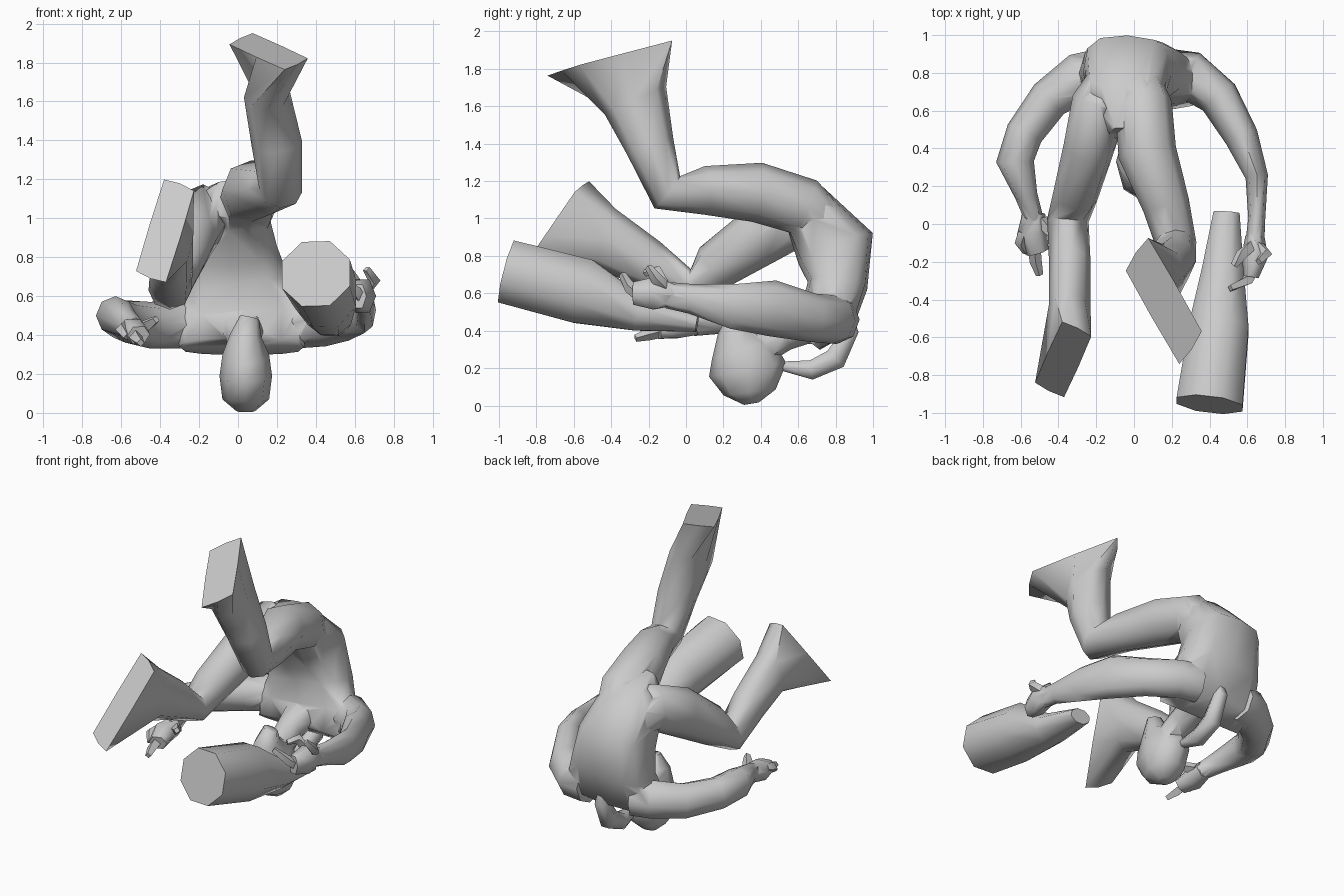
import bpy, bmesh, math
from mathutils import Vector as V

def spow(c, e):
    return math.copysign(abs(c) ** e, c)

def smooth(ob, degrees=70):
    bpy.ops.object.select_all(action='DESELECT')
    ob.select_set(True)
    bpy.context.view_layer.objects.active = ob
    bpy.ops.object.shade_smooth_by_angle(angle=math.radians(degrees))

def loft(name, path, side=(1, 0, 0), n=8, sole=None, square=1.0, phase=0.0):
    """Skin rings (x, y, z, half width, half depth) along a path; sole = (heel, toe, half width vector)."""
    pts = [V(p[:3]) for p in path]
    ends = pts + ([(V(sole[0]) + V(sole[1])) / 2] if sole else [])
    frames = []
    for i, p in enumerate(path):
        a, b = ends[max(i - 1, 0)], ends[min(i + 1, len(ends) - 1)]
        t = (b - a).normalized()
        s = V(side)
        s = (s - t * s.dot(t)).normalized()
        frames.append((pts[i], s * p[3], t.cross(s) * p[4], square))
    if sole:
        heel, toe, wide = map(V, sole)
        frames.append(((heel + toe) / 2, wide, (heel - toe) / 2, 0.12))
    bm = bmesh.new()
    rings = []
    for c, u, v, e in frames:
        angles = [math.tau * (k + phase) / n for k in range(n)]
        rings.append([bm.verts.new(c + u * spow(math.cos(a), e) + v * spow(math.sin(a), e)) for a in angles])
    for r, q in zip(rings, rings[1:]):
        for k in range(n):
            m = (k + 1) % n
            bm.faces.new((r[k], r[m], q[m], q[k]))
    bm.faces.new(rings[0][::-1])
    bm.faces.new(rings[-1])
    bmesh.ops.recalc_face_normals(bm, faces=bm.faces)
    me = bpy.data.meshes.new(name)
    bm.to_mesh(me)
    bm.free()
    ob = bpy.data.objects.new(name, me)
    bpy.context.collection.objects.link(ob)
    smooth(ob)
    return ob

# Curled torso, from pelvis over the waist hem down to the shoulders
body = loft("body", [(-0.05, 0.48, 1.10, .08, .10), (-0.05, 0.64, 1.05, .20, .15),
                     (-0.035, 0.80, 0.84, .235, .215), (-0.01, 0.81, 0.64, .28, .16),
                     (0.02, 0.75, 0.46, .34, .15), (0.02, 0.66, 0.34, .32, .07)],
            n=12, square=.7)

# Neck, upside-down head and ponytail
neck = loft("neck", [(0.02, 0.70, 0.45, .12, .10), (0.03, 0.52, 0.38, .09, .09), (0.04, 0.36, 0.28, .09, .09)])
head = loft("head", [(0.04, 0.35, 0.01, .05, .04), (0.04, 0.34, 0.07, .12, .14), (0.04, 0.33, 0.19, .135, .21),
                     (0.04, 0.30, 0.30, .12, .17), (0.04, 0.26, 0.40, .08, .09), (0.06, 0.27, 0.49, .05, .04)])
loft("ponytail", [(0.03, 0.52, 0.21, .03, .03), (0.03, 0.67, 0.19, .06, .06), (0.03, 0.80, 0.25, .06, .07),
                  (0.03, 0.88, 0.40, .05, .05), (0.03, 0.86, 0.55, .01, .01)], n=6)

# Legs with flared feet
left_leg = loft("left_leg", [(0.03, 0.78, 0.97, .11, .10), (0.05, 0.64, 1.06, .15, .155), (0.07, 0.38, 1.14, .155, .16),
                             (0.17, 0.10, 1.15, .125, .13), (0.22, -0.10, 1.14, .11, .11),
                             (0.20, -0.19, 1.38, .13, .13), (0.15, -0.27, 1.63, .12, .18)],
                sole=((0.01, -0.15, 1.925), (0.305, -0.665, 1.79), (0.062, 0.09, 0.03)))
right_leg = loft("right_leg", [(-0.13, 0.78, 0.95, .11, .10), (-0.18, 0.64, 1.02, .15, .155), (-0.24, 0.40, 0.91, .135, .16),
                               (-0.31, 0.15, 0.74, .12, .13), (-0.35, 0.02, 0.63, .11, .10),
                               (-0.34, -0.20, 0.76, .11, .13), (-0.34, -0.43, 0.89, .11, .17)],
                 sole=((-0.30, -0.55, 1.18), (-0.45, -0.885, 0.69), (0.08, -0.04, -0.03)))

# Arms reaching forward
left_arm = loft("left_arm", [(0.17, 0.81, 0.46, .12, .13), (0.29, 0.79, 0.46, .13, .13), (0.45, 0.67, 0.47, .11, .13),
                             (0.57, 0.46, 0.52, .09, .15), (0.65, 0.25, 0.53, .06, .12), (0.65, 0.03, 0.57, .045, .08),
                             (0.64, -0.10, 0.59, .05, .07)])
right_arm = loft("right_arm", [(-0.17, 0.81, 0.46, .12, .13), (-0.28, 0.78, 0.46, .13, .13), (-0.45, 0.66, 0.45, .11, .12),
                               (-0.58, 0.48, 0.47, .10, .11), (-0.63, 0.33, 0.50, .10, .10),
                               (-0.57, 0.15, 0.46, .06, .08), (-0.53, 0.03, 0.43, .05, .06)])

# Palms
left_palm = loft("left_palm", [(0.64, -0.06, 0.59, .05, .065), (0.64, -0.17, 0.60, .07, .10),
                               (0.62, -0.28, 0.60, .04, .07)], n=6)
right_palm = loft("right_palm", [(-0.53, 0.06, 0.43, .06, .06), (-0.54, -0.05, 0.42, .08, .07),
                                 (-0.51, -0.15, 0.40, .06, .05)], n=6)

# Fuse limbs, neck and head into one skin
for part in (left_leg, right_leg, left_arm, right_arm, neck, head, left_palm, right_palm):
    mod = body.modifiers.new("fuse", 'BOOLEAN')
    mod.operation, mod.solver, mod.object = 'UNION', 'EXACT', part
    mod.use_self = True
    bpy.context.view_layer.objects.active = body
    bpy.ops.object.modifier_move_to_index(modifier=mod.name, index=0)
    bpy.ops.object.modifier_apply(modifier=mod.name)
    bpy.data.objects.remove(part)
smooth(body)

# Fingers and thumbs
fingers = {
    "left_thumb": [(0.62, -0.12, 0.64), (0.57, -0.16, 0.72), (0.53, -0.22, 0.71)],
    "left_fingers": [(0.64, -0.22, 0.57), (0.60, -0.30, 0.63), (0.51, -0.34, 0.70)],
    "left_outer_finger": [(0.66, -0.12, 0.64), (0.70, -0.16, 0.68), (0.66, -0.20, 0.74)],
    "right_thumb": [(-0.49, 0.02, 0.44), (-0.45, -0.03, 0.46), (-0.42, -0.07, 0.48)],
    "right_fingers": [(-0.53, -0.12, 0.40), (-0.52, -0.20, 0.38), (-0.50, -0.27, 0.36)],
    "right_outer_finger": [(-0.58, -0.05, 0.44), (-0.60, -0.10, 0.43), (-0.57, -0.15, 0.39)],
}
for name, pts in fingers.items():
    loft(name, [p + (r, r) for p, r in zip(pts, (.035, .032, .02))], n=4)

# Heavy club held in the left hand
loft("club", [(0.49, 0.06, 0.44, .075, .05), (0.47, -0.25, 0.49, .12, .10), (0.45, -0.55, 0.61, .17, .19),
              (0.40, -0.955, 0.715, .19, .185)], n=8, phase=.5)
